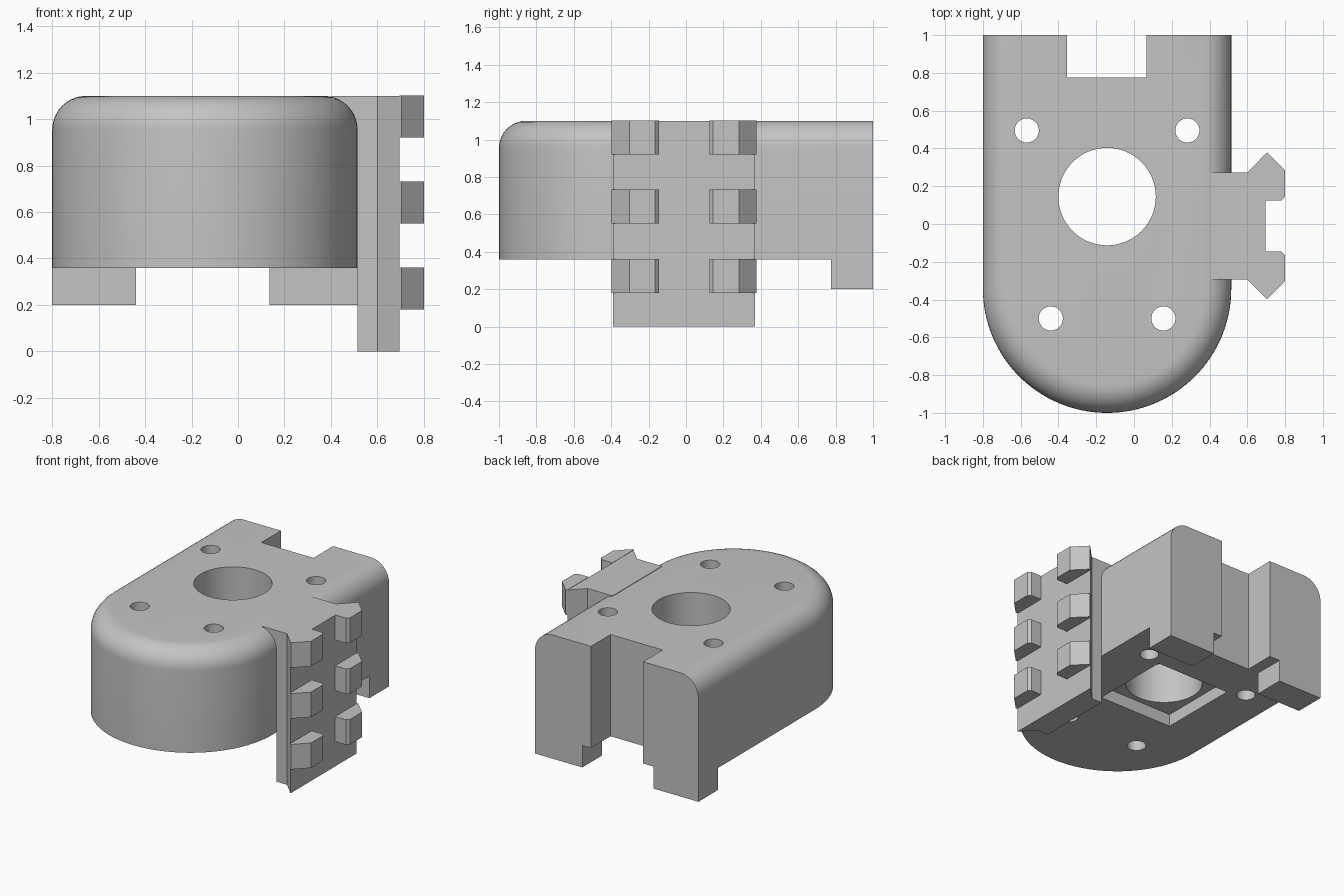
import bpy, bmesh
from math import sin, cos, pi

cube = bpy.data.objects.get("Cube")
if cube:
    bpy.data.objects.remove(cube, do_unlink=True)

grey = bpy.data.materials.new("light_grey")
grey.use_nodes = True
GREY = (0.55, 0.55, 0.55, 1)
grey.diffuse_color = GREY
grey.node_tree.nodes["Principled BSDF"].inputs["Base Color"].default_value = GREY

CX, W = -0.1425, 0.6575           # body centre line and half width
LOW, TOP, FOOT = 0.36, 1.10, 0.20  # underside, top and foot heights
FILLET = 0.145


def loft(name, rings):
    """Skin a stack of closed rings and cap both ends."""
    bm = bmesh.new()
    loops = [[bm.verts.new(p) for p in ring] for ring in rings]
    n = len(loops[0])
    for a, b in zip(loops, loops[1:]):
        for i in range(n):
            j = (i + 1) % n
            bm.faces.new((a[i], a[j], b[j], b[i]))
    bm.faces.new(loops[0][::-1])
    bm.faces.new(loops[-1])
    bmesh.ops.recalc_face_normals(bm, faces=bm.faces)
    mesh = bpy.data.meshes.new(name)
    bm.to_mesh(mesh)
    bm.free()
    mesh.materials.append(grey)
    obj = bpy.data.objects.new(name, mesh)
    bpy.context.collection.objects.link(obj)
    return obj


def prism(name, outline, z0, z1):
    return loft(name, [[(x, y, z) for x, y in outline] for z in (z0, z1)])


def box(name, x0, x1, y0, y1, z0, z1):
    return prism(name, [(x0, y0), (x1, y0), (x1, y1), (x0, y1)], z0, z1)


def rod(name, x, y, r, z0, z1, n=48):
    ring = [(x + r * cos(2 * pi * i / n), y + r * sin(2 * pi * i / n)) for i in range(n)]
    return prism(name, ring, z0, z1)


def activate(obj):
    bpy.ops.object.select_all(action='DESELECT')
    obj.select_set(True)
    bpy.context.view_layer.objects.active = obj


def cut(obj, cutter):
    cutter.hide_render = True
    mod = obj.modifiers.new("cut", 'BOOLEAN')
    mod.operation = 'DIFFERENCE'
    mod.solver = 'EXACT'
    mod.object = cutter
    activate(obj)
    bpy.ops.object.modifier_apply(modifier=mod.name)
    bpy.data.objects.remove(cutter, do_unlink=True)


def body_ring(inset, z, n=64):
    """Round-fronted outline, straight at the back."""
    r = W - inset
    arc = [(CX - r * cos(pi * i / n), W - 1 - r * sin(pi * i / n), z) for i in range(n + 1)]
    return arc + [(CX + r, 1, z), (CX - r, 1, z)]


# Body with a rounded top rim on the sides and front
steps = 10
rings = [body_ring(0, LOW)]
for k in range(steps + 1):
    a = pi / 2 * k / steps
    rings.append(body_ring(FILLET * (1 - cos(a)), TOP - FILLET * (1 - sin(a))))
body = loft("housing_body", rings)

# Rear slot, square recess underneath, centre bore and screw holes
HOLE_Y = 0.145
cut(body, box("slot_cutter", -0.355, 0.065, 0.775, 1.2, 0, 1.5))
cut(body, box("recess_cutter", CX - 0.3, CX + 0.3, HOLE_Y - 0.3, HOLE_Y + 0.3, 0, LOW + 0.09))
cut(body, rod("bore_cutter", CX, HOLE_Y, 0.258, 0, 1.5, 64))
for half, y in ((0.425, 0.495), (0.298, -0.5)):
    for side in (-1, 1):
        cut(body, rod("screw_cutter", CX + side * half, y, 0.064, 0, 1.5, 32))

# Rear feet
box("right_foot", CX - W, -0.44, 0.775, 1, FOOT, LOW)
box("left_foot", 0.135, CX + W, 0.775, 1, FOOT, LOW)

# Accessory rail on the left side
RY, RX = -0.01, 0.695


def rail_points(points):
    return [(x, RY + dy) for x, dy in points]


half = [(CX + W, 0.283), (0.6, 0.283), (RX, 0.38)]
prism("rail_base", rail_points([(x, -d) for x, d in half] + half[::-1]), 0, TOP)
box("rail_bridge", 0.4, CX + W, RY - 0.283, RY + 0.283, 0.5, TOP)

# Rail teeth, in mirrored pairs
tooth = [(RX, 0.135), (0.78, 0.135), (0.8, 0.155), (0.8, 0.293), (0.705, 0.388), (RX, 0.38)]
for z in (0.18, 0.55, 0.92):
    for side, word in ((-1, "front"), (1, "back")):
        prism(word + "_rail_tooth", rail_points([(x, side * d) for x, d in tooth]), z, z + 0.182)

# Smooth curved walls, crisp edges
activate(body)
bpy.ops.object.shade_smooth_by_angle(angle=pi / 6)
